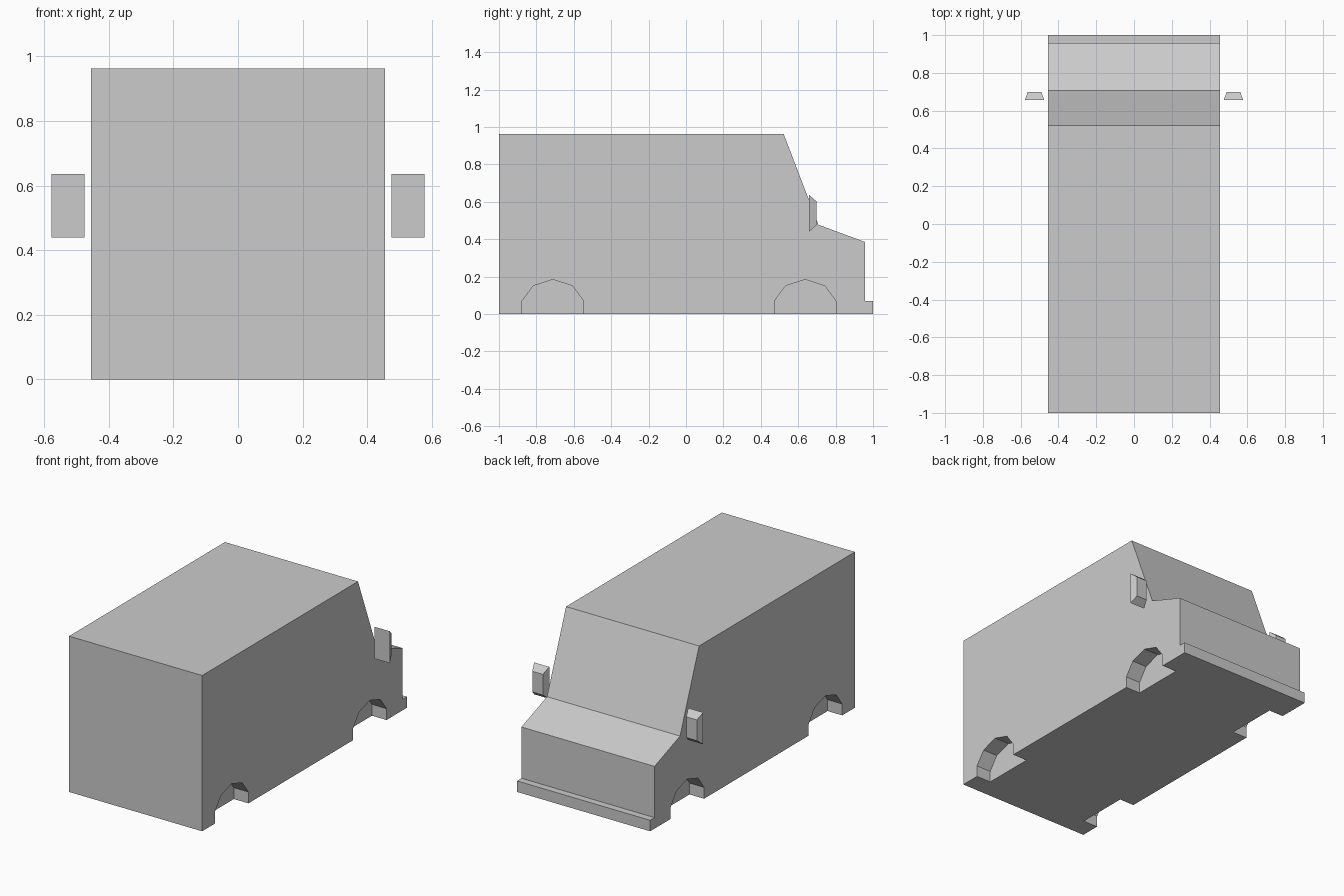
import bpy, bmesh

if "Cube" in bpy.data.objects:
    bpy.data.objects.remove(bpy.data.objects["Cube"])

HALF_WIDTH = 0.455
WELL_DEPTH = 0.10


def make_object(name, bm):
    bmesh.ops.recalc_face_normals(bm, faces=bm.faces)
    mesh = bpy.data.meshes.new(name)
    bm.to_mesh(mesh)
    bm.free()
    obj = bpy.data.objects.new(name, mesh)
    bpy.context.collection.objects.link(obj)
    return obj


def extrude_profile(name, profile, x0, x1):
    """Closed (y, z) profile swept along x."""
    bm = bmesh.new()
    face = bm.faces.new([bm.verts.new((x0, y, z)) for y, z in profile])
    out = bmesh.ops.extrude_face_region(bm, geom=[face])
    verts = [v for v in out["geom"] if isinstance(v, bmesh.types.BMVert)]
    bmesh.ops.translate(bm, verts=verts, vec=(x1 - x0, 0, 0))
    return make_object(name, bm)


# Van body with windscreen, bonnet and bumper step
body = extrude_profile("van_body", [
    (-1, 0), (1, 0), (1, 0.068), (0.957, 0.068), (0.957, 0.385),
    (0.708, 0.477), (0.522, 0.963), (-1, 0.963)], -HALF_WIDTH, HALF_WIDTH)

# Wheel arch recesses, faceted, on both sides
arch = [(-0.164, -0.1), (-0.164, 0.07), (-0.105, 0.15), (0, 0.184),
        (0.105, 0.15), (0.164, 0.07), (0.164, -0.1)]
for end, y in (("rear", -0.712), ("front", 0.637)):
    for side, s in (("left", -1), ("right", 1)):
        cutter = extrude_profile(f"{end}_{side}_arch_cutter",
                                 [(y + dy, z) for dy, z in arch],
                                 s * (HALF_WIDTH - WELL_DEPTH), s * (HALF_WIDTH + 0.1))
        cutter.hide_render = True
        cutter.hide_set(True)
        mod = body.modifiers.new(cutter.name, "BOOLEAN")
        mod.operation = "DIFFERENCE"
        mod.solver = "EXACT"
        mod.object = cutter

# Wing mirrors: boxes tapering toward +y
for side, s in (("left", -1), ("right", 1)):
    bm = bmesh.new()
    bmesh.ops.create_cube(bm, size=1)
    for v in bm.verts:
        far = v.co.y > 0
        v.co.x = s * 0.5265 + v.co.x * (0.072 if far else 0.103)
        v.co.z = 0.538 + v.co.z * (0.128 if far else 0.197)
        v.co.y = 0.698 if far else 0.657
    make_object(f"{side}_wing_mirror", bm)
